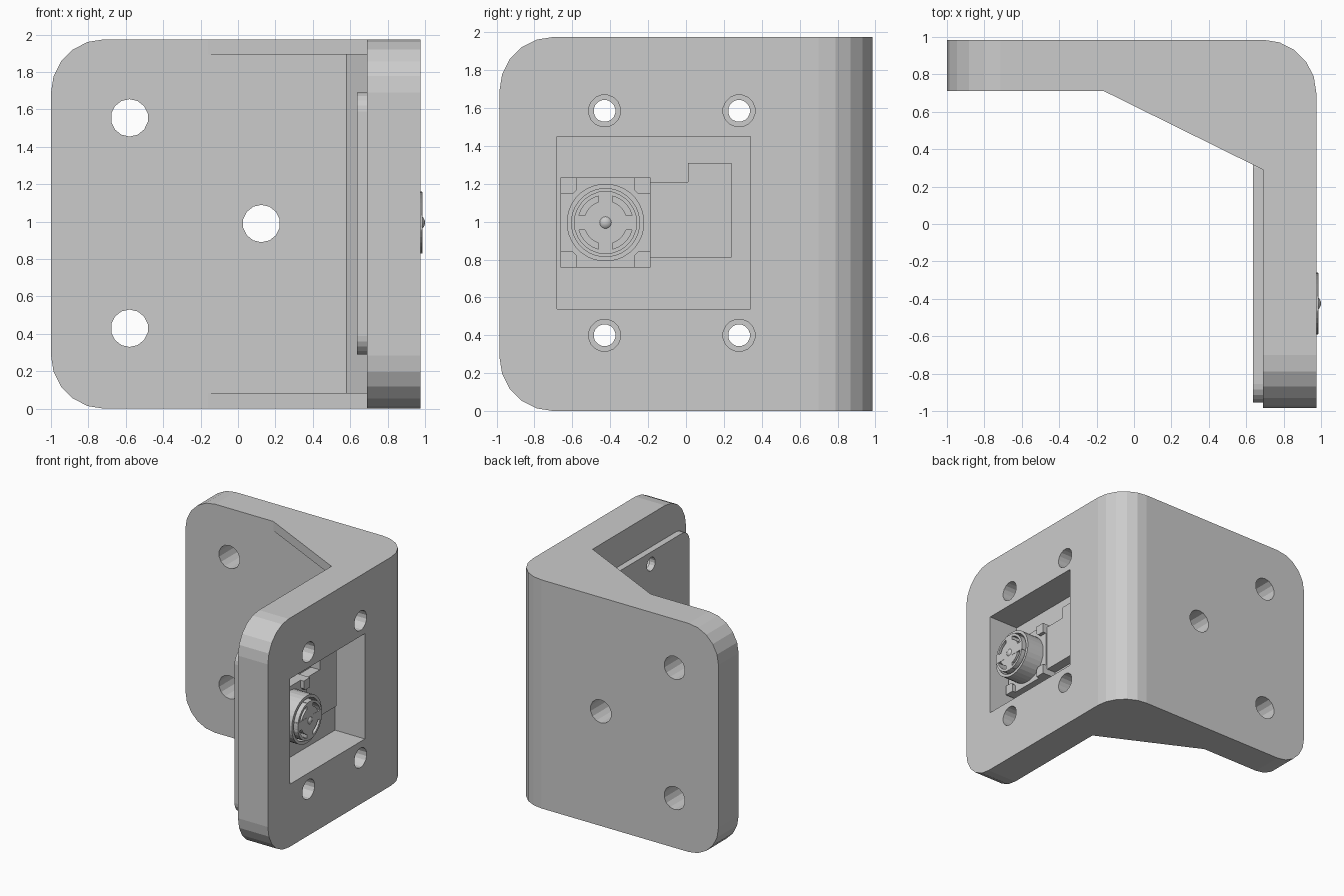
import bpy, bmesh, math

if "Cube" in bpy.data.objects:
    bpy.data.objects.remove(bpy.data.objects["Cube"])

H = 1.975            # bracket height
CY, CZ = -0.425, 0.995   # lens axis


def prism(name, pts, axis, lo, hi, round_test=None, r=0.1, seg=5):
    """Extrude a 2D outline along x (outline in y,z) or z (outline in x,y) or y (outline in x,z)."""
    put = {'x': lambda a, b, t: (t, a, b), 'y': lambda a, b, t: (a, t, b),
           'z': lambda a, b, t: (a, b, t)}[axis]
    bm = bmesh.new()
    low = [bm.verts.new(put(a, b, lo)) for a, b in pts]
    top = [bm.verts.new(put(a, b, hi)) for a, b in pts]
    bm.faces.new(low)
    bm.faces.new(top)
    for i in range(len(pts)):
        j = (i + 1) % len(pts)
        bm.faces.new((low[i], low[j], top[j], top[i]))
    bmesh.ops.recalc_face_normals(bm, faces=bm.faces)
    if round_test:
        edges = [e for e in bm.edges if round_test(e.verts[0].co, e.verts[1].co)]
        bmesh.ops.bevel(bm, geom=edges, offset=r, segments=seg, profile=0.5, affect='EDGES')
    me = bpy.data.meshes.new(name)
    bm.to_mesh(me)
    bm.free()
    ob = bpy.data.objects.new(name, me)
    bpy.context.collection.objects.link(ob)
    return ob


def rect(a0, a1, b0, b1):
    return [(a0, b0), (a1, b0), (a1, b1), (a0, b1)]


def circle(a, b, r, n=14):
    return [(a + r * math.cos(2 * math.pi * (i + 0.5) / n),
             b + r * math.sin(2 * math.pi * (i + 0.5) / n)) for i in range(n)]


def cut(ob, cutter):
    m = ob.modifiers.new("cut", 'BOOLEAN')
    m.operation = 'DIFFERENCE'
    m.solver = 'EXACT'
    m.object = cutter
    bpy.context.view_layer.objects.active = ob
    bpy.ops.object.modifier_apply(modifier=m.name)
    bpy.data.objects.remove(cutter, do_unlink=True)


def tube(name, r_out, r_in, lo, hi, n=32):
    ob = prism(name, circle(CY, CZ, r_out, n), 'x', lo, hi)
    cut(ob, prism("bore", circle(CY, CZ, r_in, n), 'x', lo - 0.1, hi + 0.1))
    return ob


def same(a, b, i, value):
    return abs(a[i] - value) < 1e-4 and abs(b[i] - value) < 1e-4


# Angle bracket with rounded free corners and rounded outside bend
def bracket_edges(a, b):
    flat = abs(a.z - b.z) < 1e-4
    return (flat and (same(a, b, 0, -1) or same(a, b, 1, -0.985))) or \
           (not flat and same(a, b, 0, 0.975) and same(a, b, 1, 0.985))


outline = [(-1, 0.985), (-1, 0.71), (-0.16, 0.71), (0.69, 0.29),
           (0.69, -0.985), (0.975, -0.985), (0.975, 0.985)]
bracket = prism("bracket", outline, 'z', 0, H, bracket_edges, 0.285)

# Hollow between the top and bottom gusset webs, leaving a chamfered inner corner
cut(bracket, prism("hollow", [(-0.16, 0.71), (0.58, 0.71), (0.69, 0.60), (0.69, 0.29),
                              (0.5, 0.1), (-0.3, 0.5)], 'z', 0.085, 1.895))

# Mounting holes in the back plate
for x, z in [(-0.58, 1.555), (-0.58, 0.43), (0.125, 0.99)]:
    cut(bracket, prism("hole", circle(x, z, 0.1), 'y', 0.5, 1.2))

# Window and screw clearance holes in the side plate
cut(bracket, prism("window", rect(-0.68, 0.34, 0.54, 1.45), 'x', 0.5, 1.2))
screws = [(y, z) for y in (-0.43, 0.28) for z in (0.4, 1.585)]
for y, z in screws:
    cut(bracket, prism("hole", circle(y, z, 0.085, 16), 'x', 0.5, 1.2))

# Circuit board behind the window
board = prism("circuit_board", rect(-0.955, 0.40, 0.29, 1.69), 'x', 0.635, 0.69,
              lambda a, b: abs(a.x - b.x) > 0.01, 0.1)
for y, z in screws:
    cut(board, prism("hole", circle(y, z, 0.058, 16), 'x', 0.5, 0.8))

# Stepped sensor block on the board
prism("sensor_block", [(-0.6, 0.81), (0.24, 0.81), (0.24, 1.31), (0.01, 1.31),
                       (0.01, 1.21), (-0.6, 1.21)], 'x', 0.685, 0.775)

# Lens housing with four raised corner posts
s, p = 0.2375, 0.085
prism("lens_housing", rect(CY - s, CY + s, CZ - s, CZ + s), 'x', 0.685, 0.79)
for i in (-1, 1):
    for j in (-1, 1):
        post = [(s, s), (s, s - p), (s - p + 0.02, s - p), (s - p, s - p + 0.02), (s - p, s)]
        prism("corner_post", [(CY + i * a, CZ + j * b) for a, b in post], 'x', 0.78, 0.82)

# Lens barrel, focus ring, cross arms and centre
tube("lens_barrel", 0.205, 0.18, 0.78, 0.955)
tube("focus_ring", 0.166, 0.145, 0.78, 0.985)
prism("lens_core", circle(CY, CZ, 0.115, 32), 'x', 0.78, 0.984)
prism("cross_arm_upright", rect(CY - 0.038, CY + 0.038, CZ - 0.164, CZ + 0.164), 'x', 0.88, 0.986)
prism("cross_arm_level", rect(CY - 0.164, CY + 0.164, CZ - 0.038, CZ + 0.038), 'x', 0.88, 0.986)

# Small glass dome
bpy.ops.mesh.primitive_uv_sphere_add(segments=20, ring_count=12, radius=0.042,
                                     location=(0.958, CY, CZ))
dome = bpy.context.object
dome.name = "lens_dome"
bpy.ops.object.shade_smooth()
